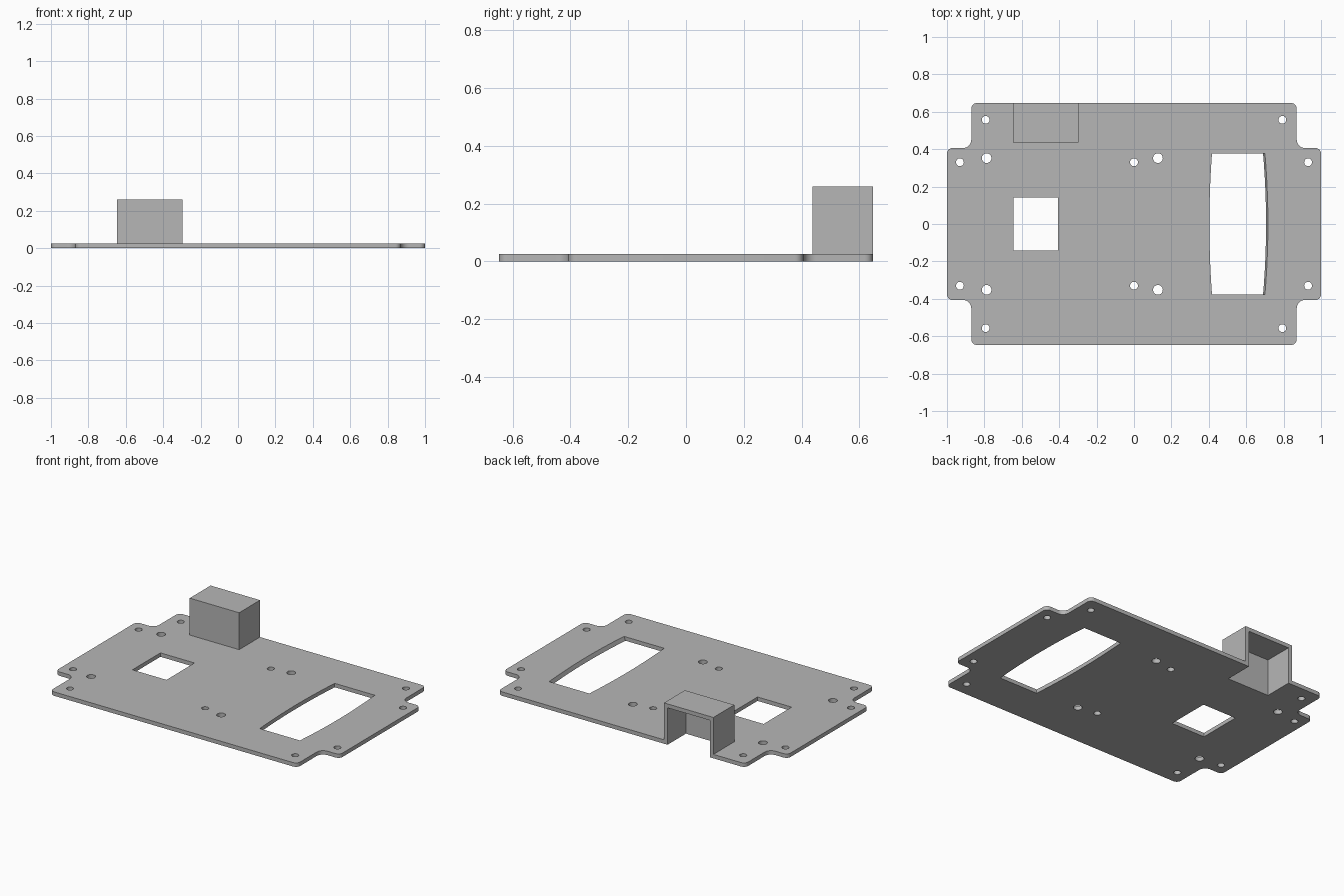
import bpy
import bmesh
from math import sin, cos, pi
from mathutils import Vector

cube = bpy.data.objects.get("Cube")
if cube:
    bpy.data.objects.remove(cube, do_unlink=True)

THICK = 0.025
HALF_Y = 0.647
COVER_X0, COVER_X1, COVER_Y, COVER_H = -0.646, -0.298, 0.437, 0.26

grey = bpy.data.materials.new("plain grey")
grey.use_nodes = True
grey.diffuse_color = (0.47, 0.47, 0.47, 1)
grey.node_tree.nodes["Principled BSDF"].inputs["Base Color"].default_value = grey.diffuse_color


def add_object(name, mesh):
    obj = bpy.data.objects.new(name, mesh)
    bpy.context.collection.objects.link(obj)
    mesh.materials.clear()
    mesh.materials.append(grey)
    return obj


def rounded(corners, steps=8):
    """Outline from (x, y, radius) right-angled corners."""
    pts = []
    for i, (x, y, r) in enumerate(corners):
        p = Vector((x, y))
        if not r:
            pts.append(p)
            continue
        u = (Vector(corners[i - 1][:2]) - p).normalized()
        v = (Vector(corners[(i + 1) % len(corners)][:2]) - p).normalized()
        for k in range(steps + 1):
            t = pi / 2 * k / steps
            pts.append(p + r * (u + v) - r * (cos(t) * v + sin(t) * u))
    return pts


def circle(x, y, r, n=24):
    return [(x + r * cos(2 * pi * k / n), y + r * sin(2 * pi * k / n)) for k in range(n)]


# Plate outline: stepped corners, with a notch in the back edge for the cover
R, F = 0.03, 0.045
back_right = [(-1, 0.406, R), (-0.87, 0.406, F), (-0.87, HALF_Y, R)]
back_left = [(-x, y, r) for x, y, r in reversed(back_right)]
notch = [(COVER_X0, HALF_Y, 0), (COVER_X0, COVER_Y, 0),
         (COVER_X1, COVER_Y, 0), (COVER_X1, HALF_Y, 0)]
front = [(-x, -y, r) for x, y, r in back_right + back_left]
loops = [rounded(back_right + notch + back_left + front)]

# Square opening
loops.append([(-0.645, -0.141), (-0.405, -0.141), (-0.405, 0.141), (-0.645, 0.141)])

# Wide opening with bowed sides
W, N = 0.377, 16
ys = [W * (2 * k / N - 1) for k in range(N + 1)]
bow = [1 - (y / W) ** 2 for y in ys]
loops.append([(0.70 + 0.016 * b, y) for y, b in zip(ys, bow)]
             + [(0.417 - 0.014 * b, y) for y, b in reversed(list(zip(ys, bow)))])

# Screw holes, mirrored front to back
for s in (1, -1):
    for x, y, r in ((-0.931, 0.33, 0.021), (0, 0.33, 0.021), (0.931, 0.33, 0.021),
                    (-0.793, 0.557, 0.021), (0.793, 0.557, 0.021),
                    (-0.788, 0.352, 0.026), (0.128, 0.352, 0.026)):
        loops.append(circle(x, s * y, r))

# Fill the loops as a flat curve and extrude it into the plate
curve = bpy.data.curves.new("plate_outline", 'CURVE')
curve.dimensions = '2D'
curve.fill_mode = 'BOTH'
curve.extrude = THICK / 2
for loop in loops:
    spline = curve.splines.new('POLY')
    spline.points.add(len(loop) - 1)
    for point, (x, y) in zip(spline.points, loop):
        point.co = (x, y, 0, 1)
    spline.use_cyclic_u = True
helper = bpy.data.objects.new("plate_outline", curve)
bpy.context.collection.objects.link(helper)
deps = bpy.context.evaluated_depsgraph_get()
mesh = bpy.data.meshes.new_from_object(helper.evaluated_get(deps))
bpy.data.objects.remove(helper, do_unlink=True)

bm = bmesh.new()
bm.from_mesh(mesh)
bmesh.ops.remove_doubles(bm, verts=bm.verts, dist=0.0001)
for v in bm.verts:
    # the left side of the wide opening leans inward towards the bottom
    if v.co.z < 0 and 0.69 < v.co.x < 0.72 and abs(v.co.y) < W + 0.01:
        v.co.x -= 0.01
    v.co.z += THICK / 2
bmesh.ops.recalc_face_normals(bm, faces=bm.faces)
bm.to_mesh(mesh)
bm.free()
plate = add_object("base_plate", mesh)

# Cover: a box open at the back and bottom, with walls of plate thickness
mesh = bpy.data.meshes.new("connector_cover")
bm = bmesh.new()
bmesh.ops.create_cube(bm, size=1)
for v in bm.verts:
    v.co = (COVER_X1 if v.co.x > 0 else COVER_X0,
            HALF_Y if v.co.y > 0 else COVER_Y,
            COVER_H if v.co.z > 0 else 0)
bm.normal_update()
open_sides = [f for f in bm.faces if f.normal.y > 0.5 or f.normal.z < -0.5]
bmesh.ops.delete(bm, geom=open_sides, context='FACES')
bm.to_mesh(mesh)
bm.free()
cover = add_object("connector_cover", mesh)
walls = cover.modifiers.new("walls", 'SOLIDIFY')
walls.thickness = THICK
walls.offset = -1
walls.use_even_offset = True

# Smooth the rounded corners and holes, keep the edges sharp
bpy.ops.object.select_all(action='DESELECT')
plate.select_set(True)
bpy.context.view_layer.objects.active = plate
bpy.ops.object.shade_smooth_by_angle(angle=pi / 6)
